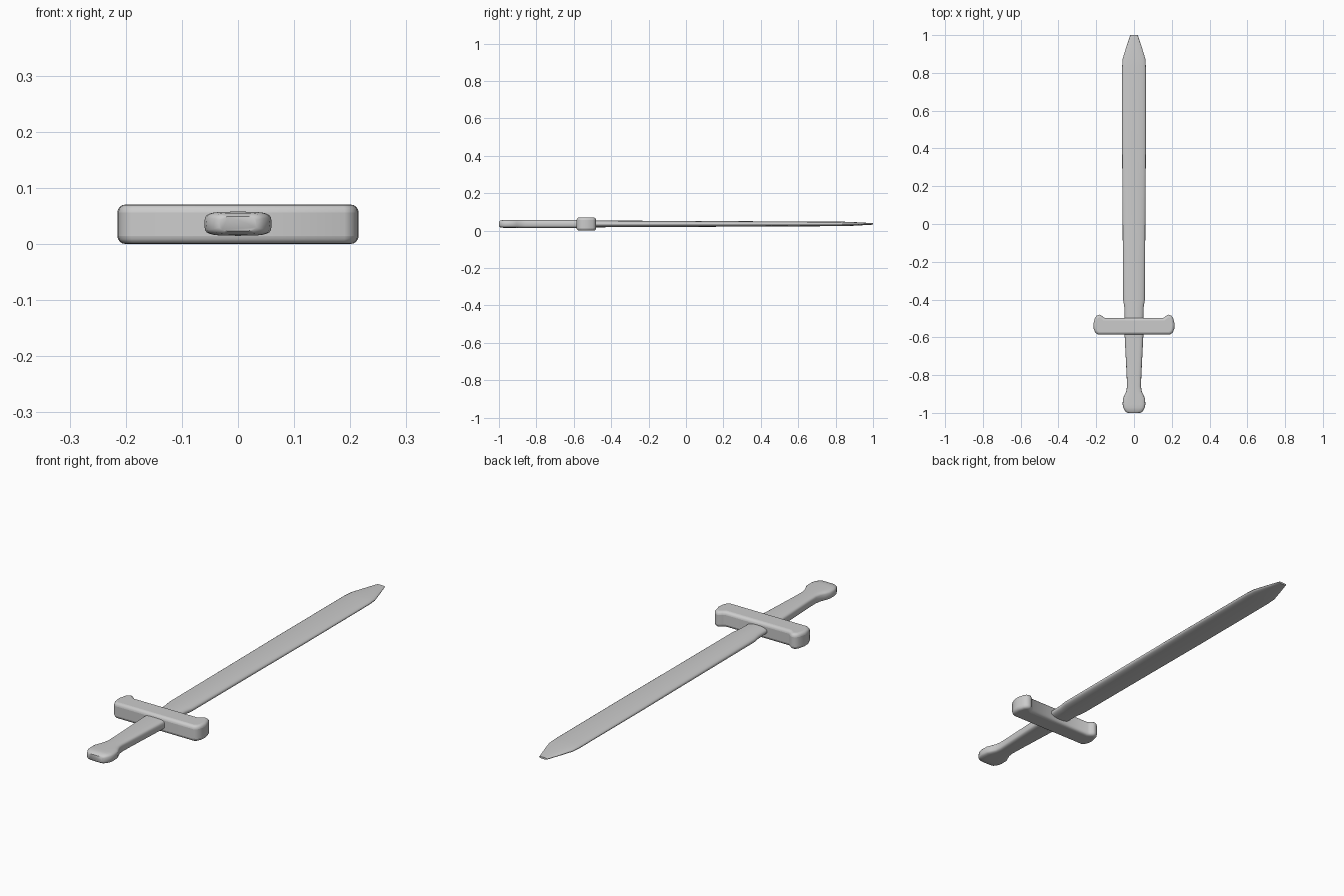
import bpy, bmesh, math

if "Cube" in bpy.data.objects:
    bpy.data.objects.remove(bpy.data.objects["Cube"])

ZC = 0.036  # height of the sword's mid-plane


def finish(name, bm):
    bmesh.ops.recalc_face_normals(bm, faces=bm.faces)
    mesh = bpy.data.meshes.new(name)
    bm.to_mesh(mesh)
    bm.free()
    obj = bpy.data.objects.new(name, mesh)
    bpy.context.collection.objects.link(obj)
    return obj


def smooth(obj, degrees):
    bpy.ops.object.select_all(action='DESELECT')
    obj.select_set(True)
    bpy.context.view_layer.objects.active = obj
    bpy.ops.object.shade_smooth_by_angle(angle=math.radians(degrees))


def loft(name, stations, power, sides=24):
    """Skin rounded sections (y, half width, half thickness) along y."""
    bm = bmesh.new()
    rings = []
    for y, w, t in stations:
        ring = []
        for i in range(sides):
            a = 2 * math.pi * i / sides
            c, s = math.cos(a), math.sin(a)
            x = math.copysign(abs(c) ** (2 / power), c) * w
            z = math.copysign(abs(s) ** (2 / power), s) * t
            ring.append(bm.verts.new((x, y, ZC + z)))
        rings.append(ring)
    for a, b in zip(rings, rings[1:]):
        for i in range(sides):
            j = (i + 1) % sides
            bm.faces.new((a[i], a[j], b[j], b[i]))
    bm.faces.new(rings[0])
    bm.faces.new(rings[-1])
    obj = finish(name, bm)
    smooth(obj, 50)
    return obj


# Blade: lens section, slightly widening and thinning, tapering to a blunt tip
loft("blade", [(-0.54, 0.048, 0.018), (-0.44, 0.051, 0.018), (-0.40, 0.058, 0.0175),
               (0.0, 0.060, 0.016), (0.40, 0.063, 0.014), (0.83, 0.063, 0.012),
               (0.875, 0.060, 0.011), (0.93, 0.043, 0.008), (0.985, 0.025, 0.005),
               (1.0, 0.020, 0.004)], 2.3)

# Grip with flared pommel
loft("grip_and_pommel", [(-1.0, 0.034, 0.013), (-0.992, 0.046, 0.019), (-0.972, 0.057, 0.0215),
                         (-0.955, 0.060, 0.0215), (-0.925, 0.059, 0.0215), (-0.905, 0.050, 0.0215),
                         (-0.885, 0.041, 0.0215), (-0.86, 0.037, 0.0215), (-0.80, 0.039, 0.0215),
                         (-0.54, 0.052, 0.0215)], 4)

# Crossguard: mirrored outline with upturned ends, extruded and rounded
half = [(0.155, -0.498), (0.165, -0.491), (0.174, -0.483), (0.184, -0.480),
        (0.198, -0.486), (0.207, -0.498), (0.215, -0.530), (0.213, -0.556),
        (0.205, -0.575), (0.190, -0.585)]
outline = half + [(-x, y) for x, y in reversed(half)]
bm = bmesh.new()
face = bm.faces.new([bm.verts.new((x, y, 0.001)) for x, y in outline])
top = bmesh.ops.extrude_face_region(bm, geom=[face])["geom"]
bmesh.ops.translate(bm, vec=(0, 0, 0.07), verts=[v for v in top if isinstance(v, bmesh.types.BMVert)])
bmesh.ops.translate(bm, vec=(0, 0, -0.001), verts=bm.verts[:])
guard = finish("crossguard", bm)
bev = guard.modifiers.new("rounding", 'BEVEL')
bev.width = 0.014
bev.segments = 4
bev.limit_method = 'ANGLE'
bev.angle_limit = math.radians(60)
smooth(guard, 50)
